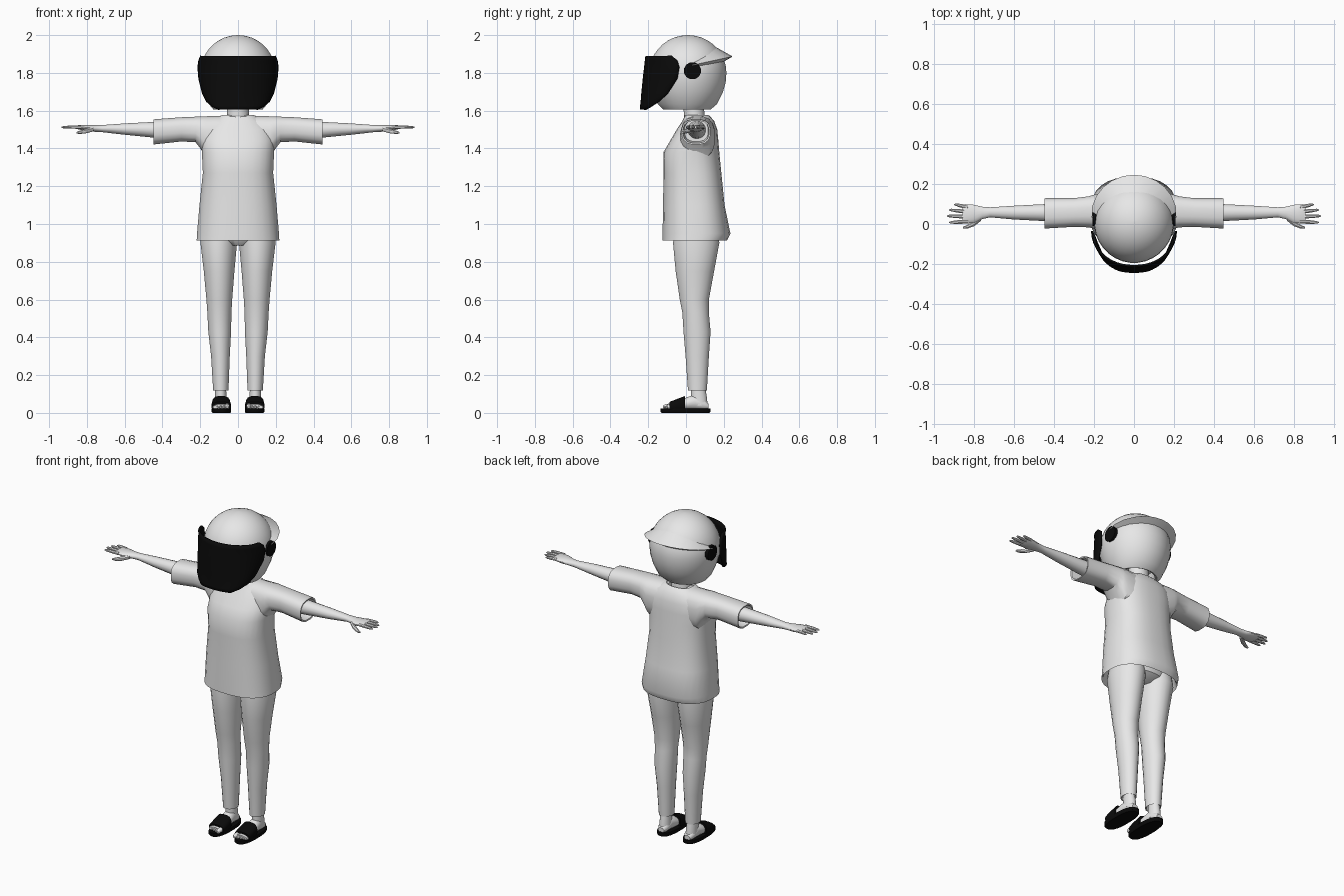
import bpy, bmesh, math


def material(name, value):
    m = bpy.data.materials.new(name)
    m.diffuse_color = (value, value, value, 1)
    return m


WHITE = material("soft_white", 0.8)
BLACK = material("black", 0.003)


def finish(name, bm, mat, mirror=False, angle=40):
    bmesh.ops.recalc_face_normals(bm, faces=bm.faces)
    me = bpy.data.meshes.new(name)
    bm.to_mesh(me)
    bm.free()
    me.materials.append(mat)
    ob = bpy.data.objects.new(name, me)
    bpy.context.collection.objects.link(ob)
    bpy.ops.object.select_all(action='DESELECT')
    ob.select_set(True)
    bpy.context.view_layer.objects.active = ob
    bpy.ops.object.shade_smooth_by_angle(angle=math.radians(angle))
    if mirror:
        ob.modifiers.new("mirror", 'MIRROR')
    return ob


def loft(name, mat, axis, rings, n=20, p=2.0, mirror=False, angle=40):
    """Rings are (position, a_min, a_max, b_min, b_max) across the given axis."""
    bm = bmesh.new()
    loops = []
    for pos, a0, a1, b0, b1 in rings:
        loop = []
        for i in range(n):
            t = 2 * math.pi * (i + 0.5) / n
            c, s = math.cos(t), math.sin(t)
            a = (a0 + a1) / 2 + (a1 - a0) / 2 * math.copysign(abs(c) ** (2 / p), c)
            b = (b0 + b1) / 2 + (b1 - b0) / 2 * math.copysign(abs(s) ** (2 / p), s)
            co = {'x': (pos, a, b), 'y': (a, pos, b), 'z': (a, b, pos)}[axis]
            loop.append(bm.verts.new(co))
        loops.append(loop)
    for l0, l1 in zip(loops, loops[1:]):
        for i in range(n):
            j = (i + 1) % n
            bm.faces.new((l0[i], l0[j], l1[j], l1[i]))
    bm.faces.new(loops[0])
    bm.faces.new(loops[-1])
    return finish(name, bm, mat, mirror, angle)


def sheet(bm, rows, closed=False):
    """Skin a grid of points."""
    grid = [[bm.verts.new(co) for co in row] for row in rows]
    for r0, r1 in zip(grid, grid[1:]):
        for i in range(len(r0) - (0 if closed else 1)):
            j = (i + 1) % len(r0)
            bm.faces.new((r0[i], r0[j], r1[j], r1[i]))


# Helmet shell: recessed opening, jaw, then a dome
rings = [(1.67, -.10, .10, -.09, .13), (1.61, -.115, .115, -.11, .12),
         (1.605, -.13, .13, -.12, .13), (1.635, -.155, .155, -.15, .165),
         (1.70, -.182, .182, -.18, .197), (1.75, -.195, .195, -.192, .211)]
for k in range(0, 10):
    e = math.radians(k * 9.8)
    c = math.cos(e)
    rings.append((1.8 + .2 * math.sin(e), -.2 * c, .2 * c, .01 - .205 * c, .01 + .205 * c))
loft("helmet", WHITE, 'z', rings, n=32)

# Helmet rear spoiler: tapering wedge wrapped around the back
rows = []
for k in range(13):
    t = math.radians(-84 + 14 * k)
    f = max(math.cos(t), 0.0)
    row = []
    for z, out in ((1.84 + .10 * f, -.004), (1.835 + .052 * f, .005 + .047 * f ** .6),
                   (1.825 + .035 * f, -.004)):
        r = math.sqrt(max(0, 1 - ((z - 1.8) / .2) ** 2))
        row.append(((.2 * r + out) * math.sin(t), .01 + (.205 * r + out) * math.cos(t), z))
    rows.append(row)
bm = bmesh.new()
sheet(bm, rows, closed=True)
finish("spoiler", bm, WHITE)

# Visor: curved shield, rows are (height, half width, rear y, front y)
rows = []
for z, w, yb, yf in ((1.607, .10, -.212, -.24), (1.625, .135, -.18, -.238), (1.65, .165, -.14, -.235),
                     (1.69, .185, -.095, -.232), (1.77, .205, -.045, -.224),
                     (1.83, .21, -.035, -.217), (1.865, .205, -.045, -.213), (1.89, .195, -.075, -.21)):
    rows.append([(w * math.sin(t), yb + (yf - yb) * math.cos(t), z)
                 for t in (math.radians(-90 + 9 * k) for k in range(21))])
bm = bmesh.new()
sheet(bm, rows)
visor = finish("visor", bm, BLACK)
solid = visor.modifiers.new("thickness", 'SOLIDIFY')
solid.thickness, solid.offset = .01, 0

# Visor pivots
loft("visor_pivot", BLACK, 'x', [(.18, -.012, .08, 1.765, 1.857), (.207, -.012, .08, 1.765, 1.857)],
     n=12, mirror=True)

# Neck and shirt body with a turned-in hem and collar
loft("neck", WHITE, 'z', [(1.48, -.065, .065, -.01, .11), (1.56, -.058, .058, -.01, .10),
                          (1.70, -.058, .058, -.02, .09)])
loft("shirt", WHITE, 'z', [
    (1.05, -.19, .19, -.10, .19), (.93, -.208, .208, -.113, .21),
    (.912, -.22, .22, -.125, .218), (.95, -.218, .218, -.125, .236),
    (1.10, -.205, .205, -.122, .205), (1.27, -.187, .187, -.12, .188),
    (1.38, -.192, .192, -.12, .177), (1.44, -.195, .195, -.085, .172),
    (1.50, -.18, .18, -.05, .166), (1.545, -.14, .14, -.02, .15),
    (1.57, -.10, .10, -.008, .128), (1.577, -.082, .082, -.012, .118),
    (1.562, -.068, .068, -.008, .108), (1.50, -.066, .066, -.005, .105)], n=28, p=2.5)

# Sleeves with open cuffs
loft("sleeve", WHITE, 'x', [
    (.06, -.025, .15, 1.33, 1.574), (.17, -.03, .155, 1.35, 1.572), (.20, -.025, .148, 1.40, 1.571),
    (.225, -.018, .14, 1.432, 1.569), (.30, -.015, .13, 1.436, 1.566), (.448, -.024, .13, 1.42, 1.555),
    (.446, -.016, .122, 1.428, 1.547), (.38, -.008, .118, 1.436, 1.55)], n=16, p=2.6, mirror=True)

# Arms and hands
loft("arm", WHITE, 'x', [
    (.36, .008, .106, 1.45, 1.546), (.45, .014, .10, 1.457, 1.541), (.60, .022, .092, 1.472, 1.533),
    (.72, .033, .084, 1.486, 1.524), (.76, .024, .087, 1.488, 1.524), (.80, .004, .097, 1.492, 1.524),
    (.845, .002, .10, 1.501, 1.524), (.858, .006, .096, 1.506, 1.52)], n=16, mirror=True)
for name, y0, y1, tip in (("little_finger", .086, .097, .90), ("ring_finger", .062, .07, .925),
                          ("middle_finger", .037, .04, .935), ("index_finger", .012, .008, .925)):
    mid = (.84 + tip) / 2
    ym = (y0 + y1) / 2
    loft(name, WHITE, 'x', [(.83, y0 - .011, y0 + .011, 1.503, 1.523),
                            (mid, ym - .01, ym + .01, 1.504, 1.522),
                            (tip - .01, y1 - .007, y1 + .007, 1.506, 1.519),
                            (tip, y1 - .003, y1 + .003, 1.509, 1.515)], n=8, mirror=True)
loft("thumb", WHITE, 'x', [(.765, .015, .045, 1.49, 1.515), (.80, -.012, .018, 1.48, 1.506),
                           (.835, -.024, -.004, 1.476, 1.496), (.855, -.023, -.013, 1.478, 1.488)],
     n=8, mirror=True)

# Trousers: hips and two legs
loft("hips", WHITE, 'z', [(.885, -.08, .08, -.03, .12), (.92, -.17, .17, -.065, .17),
                          (.98, -.185, .185, -.075, .18), (1.1, -.16, .16, -.07, .16)], n=24)
loft("trouser_leg", WHITE, 'z', [
    (.17, .062, .122, .022, .098), (.122, .056, .126, .016, .104), (.118, .050, .132, .01, .111),
    (.30, .043, .143, -.003, .122), (.43, .036, .158, -.014, .131), (.53, .034, .163, -.02, .122),
    (.60, .03, .168, -.034, .122), (.75, .018, .182, -.056, .15), (.90, .004, .2, -.07, .178),
    (.98, .002, .19, -.06, .17)], n=20, mirror=True)

# Ankles, feet and toes
loft("ankle", WHITE, 'z', [(.04, .058, .122, .03, .115), (.08, .06, .122, .025, .112),
                           (.16, .064, .12, .028, .098)], n=16, mirror=True)
loft("foot", WHITE, 'y', [(-.10, .048, .13, .015, .045), (-.05, .046, .132, .015, .06),
                          (.01, .052, .128, .015, .085), (.05, .056, .124, .015, .10),
                          (.10, .06, .12, .015, .07), (.118, .07, .11, .02, .05)], n=16, mirror=True)
for k in range(5):
    x, r = .057 + .0175 * k, (.013 if k == 0 else .009)
    y = -.122 + .006 * k
    loft(f"toe_{k + 1}", WHITE, 'y', [(y, x - r * .5, x + r * .5, .025, .025 + r),
                                      (y + .012, x - r, x + r, .02, .022 + 2 * r),
                                      (y + .05, x - r, x + r, .02, .026 + 2 * r)], n=8, mirror=True)

# Slide sandals
loft("sandal_sole", BLACK, 'z', [(0, .04, .136, -.13, .125), (.006, .036, .141, -.135, .13),
                                 (.024, .036, .141, -.135, .13)], n=24, p=2.5, mirror=True)
loft("sandal_strap", BLACK, 'y', [(-.088, .038, .139, .004, .058), (-.05, .037, .14, .004, .073),
                                  (-.005, .041, .137, .004, .09)], n=20, p=2.8, mirror=True)
